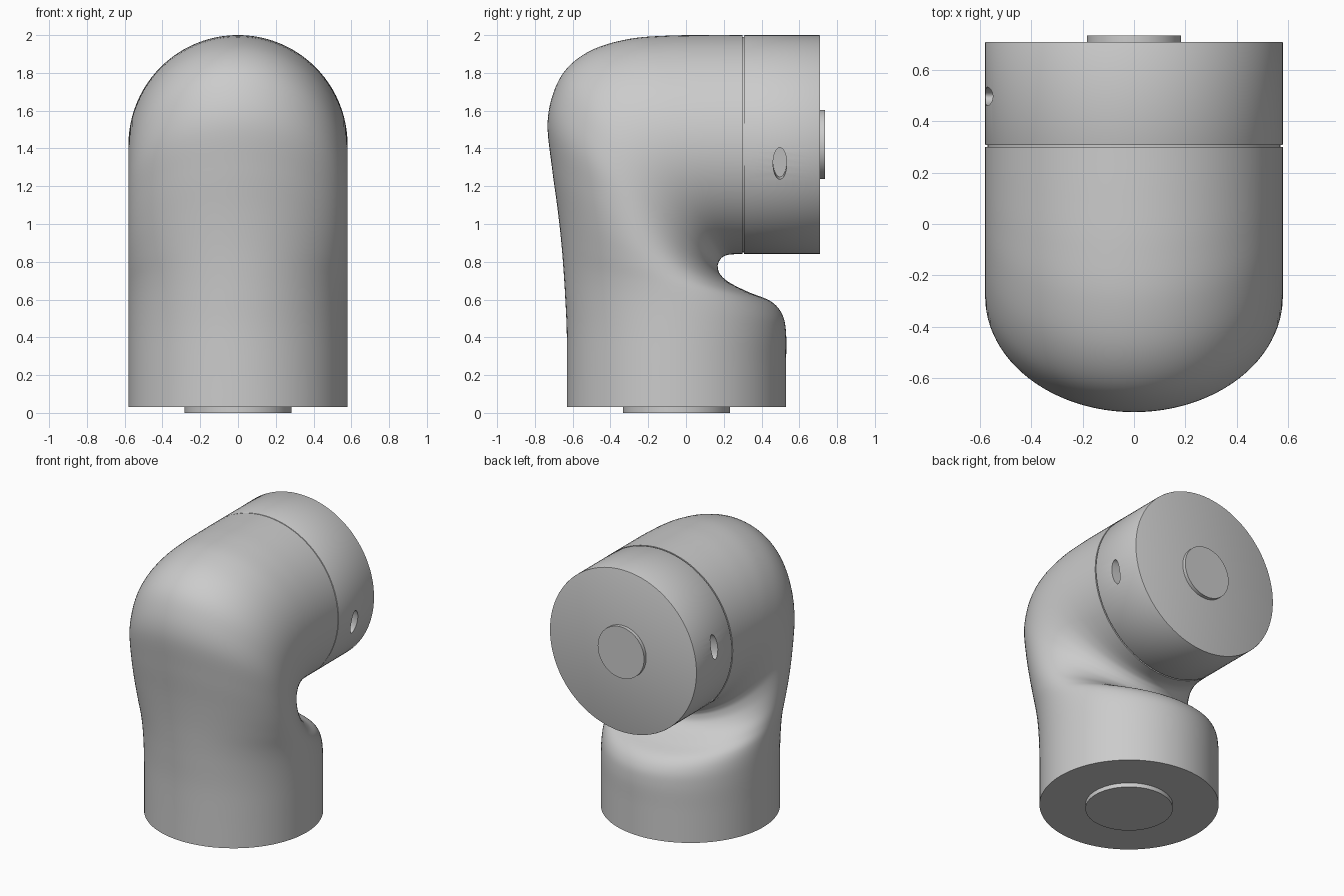
import bpy, bmesh, math
from mathutils import Vector

if "Cube" in bpy.data.objects:
    bpy.data.objects.remove(bpy.data.objects["Cube"])

R = 0.58          # tube radius
SHAFT_Y = -0.05   # axis of the upright tube
HEAD_Z = 1.42     # axis of the horizontal tube
SEGS = 96


def smooth(obj, angle=30):
    bpy.ops.object.select_all(action='DESELECT')
    obj.select_set(True)
    bpy.context.view_layer.objects.active = obj
    bpy.ops.object.shade_smooth_by_angle(angle=math.radians(angle))


def cylinder(name, r, length, loc, rot=(0, 0, 0), bevel=0.0):
    bpy.ops.mesh.primitive_cylinder_add(vertices=SEGS, radius=r, depth=length,
                                        location=loc, rotation=rot)
    obj = bpy.context.object
    obj.name = name
    if bevel:
        m = obj.modifiers.new("edge", 'BEVEL')
        m.width, m.segments = bevel, 2
        bpy.ops.object.modifier_apply(modifier=m.name)
    return obj


def y_cylinder(name, r, y0, y1, bevel=0.0):
    return cylinder(name, r, y1 - y0, (0, (y0 + y1) / 2, HEAD_Z),
                    (math.pi / 2, 0, 0), bevel)


def catmull(p0, p1, p2, p3, t):
    return 0.5 * (2 * p1 + (p2 - p0) * t + (2 * p0 - 5 * p1 + 4 * p2 - p3) * t * t
                  + (3 * p1 - p0 - 3 * p2 + p3) * t ** 3)


# Elbow body: elliptical sections between outer and inner profile (y, z, y, z)
sections = [Vector(s) for s in (
    (-.63, .03, .53, .03), (-.63, .25, .53, .25), (-.632, .45, .53, .42),
    (-.64, .62, .51, .52), (-.648, .75, .45, .59), (-.66, .90, .33, .64),
    (-.68, 1.08, .23, .69), (-.71, 1.30, .18, .735), (-.733, 1.53, .168, .775),
    (-.70, 1.70, .172, .795), (-.625, 1.83, .18, .81), (-.49, 1.925, .192, .824),
    (-.30, 1.98, .21, .833), (-.10, 1.997, .23, .838), (.10, 2.0, .26, .84),
    (.30, 2.0, .30, .84))]
STEPS = 6
path = []
last = len(sections) - 1
for i in range(last):
    p1, p2 = sections[i], sections[i + 1]
    p0 = sections[i - 1] if i else 2 * p1 - p2
    p3 = sections[i + 2] if i + 2 <= last else 2 * p2 - p1
    path += [catmull(p0, p1, p2, p3, k / STEPS) for k in range(STEPS)]
path.append(sections[last])

bm = bmesh.new()
rings = []
for s in path:
    outer, inner = Vector((0, s[0], s[1])), Vector((0, s[2], s[3]))
    mid, half = (outer + inner) / 2, (inner - outer) / 2
    rings.append([bm.verts.new(mid + half * math.cos(a) + Vector((R * math.sin(a), 0, 0)))
                  for a in (2 * math.pi * j / SEGS for j in range(SEGS))])
for a, b in zip(rings, rings[1:]):
    for j in range(SEGS):
        k = (j + 1) % SEGS
        bm.faces.new((a[j], a[k], b[k], b[j]))
bm.faces.new(rings[0])
bm.faces.new(rings[-1])
bmesh.ops.recalc_face_normals(bm, faces=bm.faces)
mesh = bpy.data.meshes.new("elbow_body")
bm.to_mesh(mesh)
bm.free()
body = bpy.data.objects.new("elbow_body", mesh)
bpy.context.collection.objects.link(body)
smooth(body, 40)

# Head collar, separated from the body by a thin groove
collar = y_cylinder("head_collar", R, 0.307, 0.71, bevel=0.004)
smooth(y_cylinder("collar_seam", R - 0.01, 0.28, 0.33))

# Oval side sockets, turned slightly about the head axis
tilt = math.radians(10)
for side in (1, -1):
    x, z = side * R * math.cos(tilt), HEAD_Z - side * R * math.sin(tilt)
    cutter = cylinder("socket_cutter", 1, 0.16, (x, 0.497, z),
                      (0, math.pi / 2 + tilt, 0))
    cutter.scale = (0.085, 0.036, 1)
    cutter.hide_render = True
    m = collar.modifiers.new("socket", 'BOOLEAN')
    m.operation, m.solver, m.object = 'DIFFERENCE', 'EXACT', cutter
    bpy.context.view_layer.objects.active = collar
    bpy.ops.object.modifier_apply(modifier=m.name)
    bpy.data.objects.remove(cutter)
smooth(collar)

# Raised round plates on the two open ends
smooth(y_cylinder("head_plate", 0.183, 0.69, 0.735))
smooth(cylinder("base_plate", 0.283, 0.05, (0, SHAFT_Y, 0.025)))
